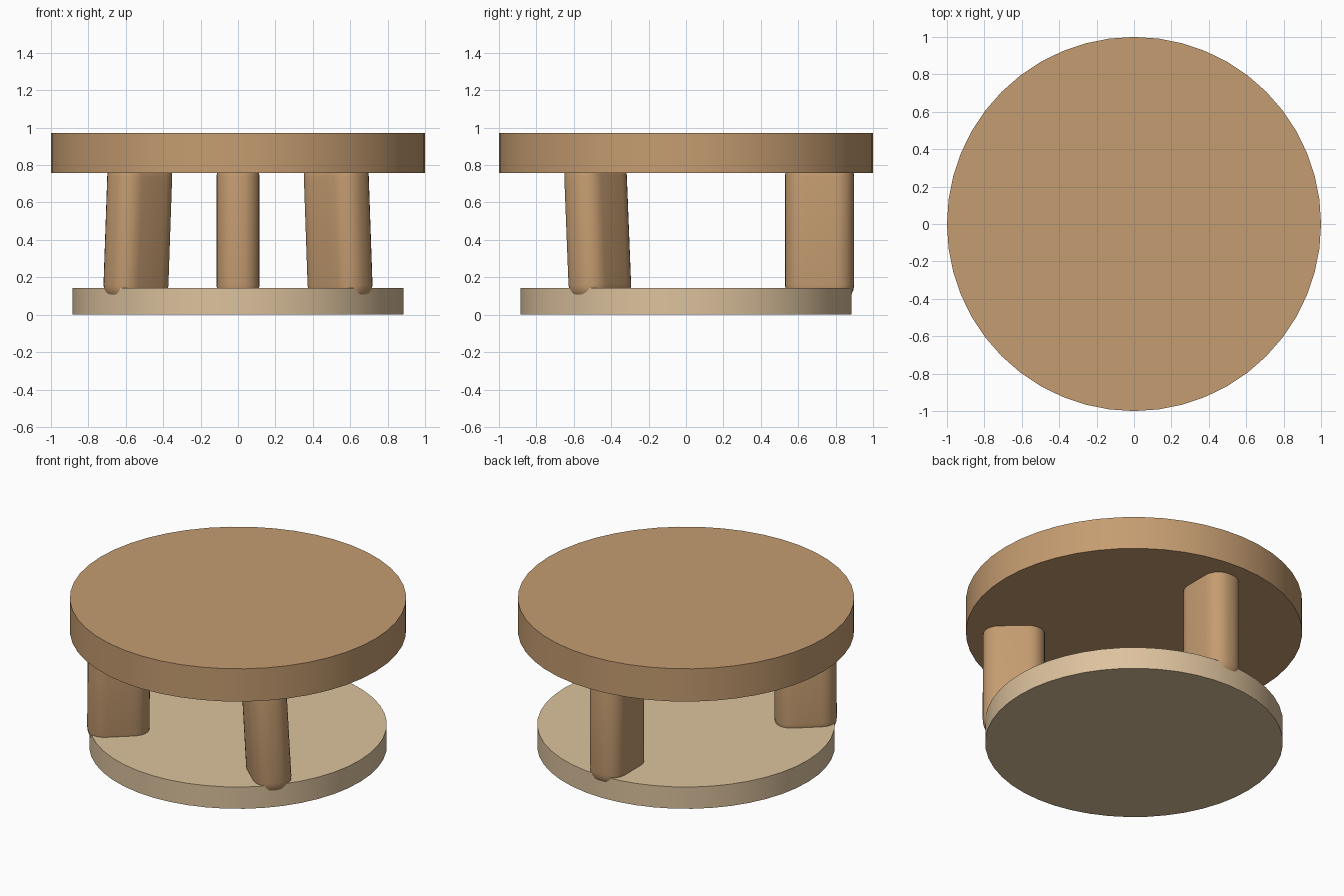
import bpy
import bmesh
from math import radians, cos, sin

if "Cube" in bpy.data.objects:
    bpy.data.objects.remove(bpy.data.objects["Cube"])


def material(name, color):
    mat = bpy.data.materials.new(name)
    mat.diffuse_color = (*color, 1)
    mat.use_nodes = True
    mat.node_tree.nodes["Principled BSDF"].inputs["Base Color"].default_value = mat.diffuse_color
    return mat


wood = material("warm_wood", (0.56, 0.335, 0.165))
pale_wood = material("pale_wood", (0.72, 0.54, 0.34))


def finish(obj, name, mat):
    obj.name = name
    obj.data.materials.append(mat)
    bpy.ops.object.select_all(action='DESELECT')
    obj.select_set(True)
    bpy.context.view_layer.objects.active = obj
    bpy.ops.object.shade_smooth_by_angle(angle=radians(35))


def disc(name, radius, z0, z1, mat):
    bpy.ops.mesh.primitive_cylinder_add(vertices=48, radius=radius, depth=z1 - z0,
                                        location=(0, 0, (z0 + z1) / 2))
    finish(bpy.context.object, name, mat)


def leg(name, angle, tilt):
    # Soft-edged block, long axis radial, leaning about that axis
    size, dist = (0.37, 0.23, 0.78), 0.714
    bm = bmesh.new()
    bmesh.ops.create_cube(bm, size=1)
    bmesh.ops.scale(bm, vec=size, verts=bm.verts)
    bmesh.ops.bevel(bm, geom=bm.edges[:], offset=0.1, segments=6,
                    profile=0.5, affect='EDGES')
    mesh = bpy.data.meshes.new(name)
    bm.to_mesh(mesh)
    bm.free()
    obj = bpy.data.objects.new(name, mesh)
    bpy.context.collection.objects.link(obj)
    a = radians(angle)
    obj.location = (dist * cos(a), dist * sin(a), 0.45)
    obj.rotation_euler = (radians(tilt), 0, a)
    finish(obj, name, wood)


# Base and top discs
disc("base", 0.885, 0.0, 0.143, pale_wood)
disc("table_top", 1.0, 0.757, 0.972, wood)

# Three legs: one upright at the back, two leaning at the front
leg("back_leg", 90, 0)
leg("front_right_leg", -41.4, 3)
leg("front_left_leg", 221.4, -3)
